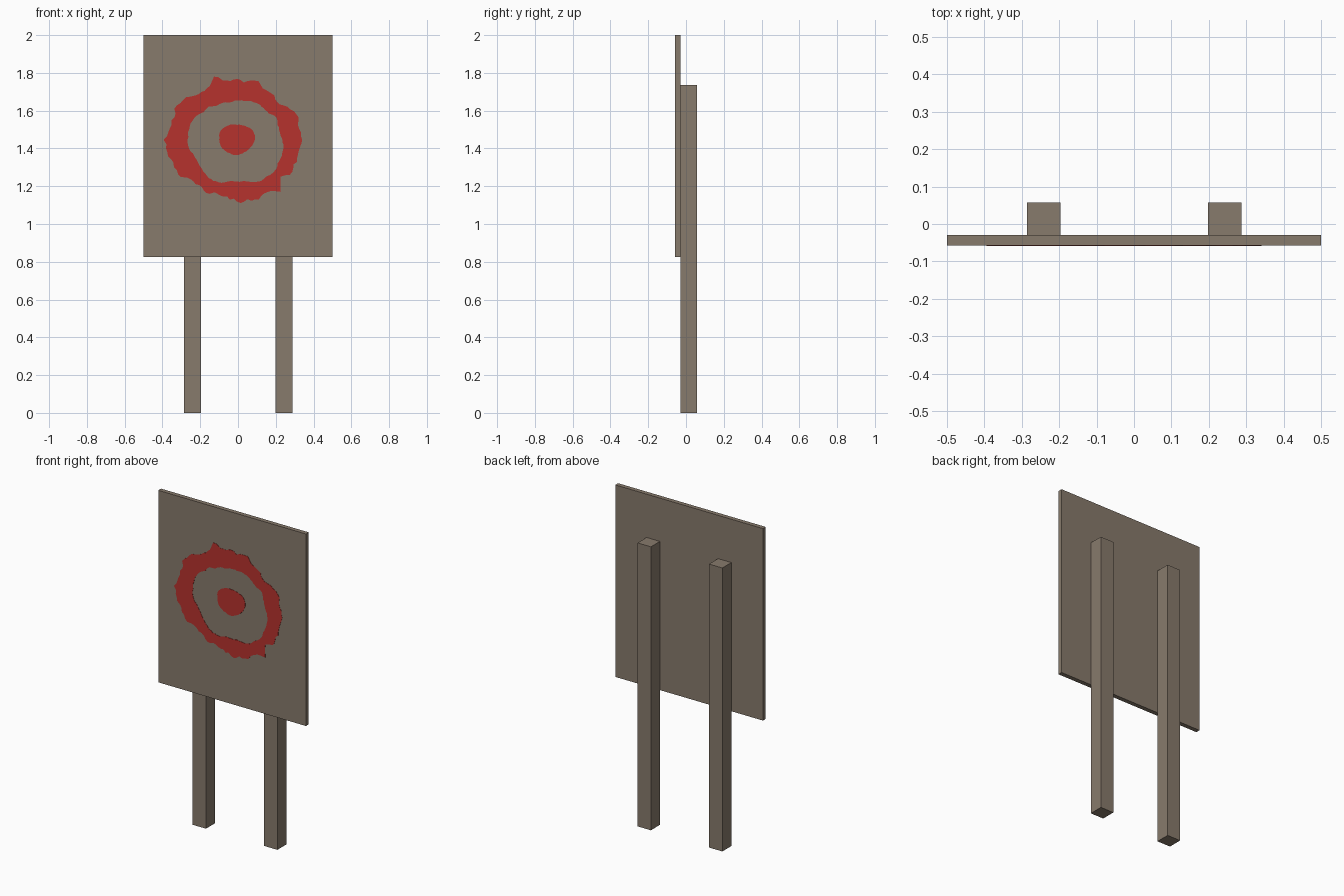
import bpy
import bmesh
import math
import random

default = bpy.data.objects.get("Cube")
if default:
    bpy.data.objects.remove(default, do_unlink=True)

random.seed(4)
FRONT = -0.057      # front plane of the board
JOIN = -0.03        # plane where the board meets the posts
BACK = 0.057        # rear plane of the posts
PAINT = 0.0015      # thickness of the painted marks


def make_material(name, colour):
    mat = bpy.data.materials.new(name)
    mat.use_nodes = True
    mat.diffuse_color = colour
    mat.node_tree.nodes["Principled BSDF"].inputs["Base Color"].default_value = colour
    return mat


wood = make_material("weathered wood", (0.245, 0.196, 0.150, 1))
red = make_material("red paint", (0.470, 0.032, 0.026, 1))


def finish(name, bm, mat):
    bmesh.ops.recalc_face_normals(bm, faces=bm.faces)
    mesh = bpy.data.meshes.new(name)
    bm.to_mesh(mesh)
    bm.free()
    mesh.materials.append(mat)
    obj = bpy.data.objects.new(name, mesh)
    bpy.context.collection.objects.link(obj)
    return obj


def box(name, low, high, mat):
    bm = bmesh.new()
    bmesh.ops.create_cube(bm, size=1)
    for v in bm.verts:
        v.co = [(a + b) / 2 + c * (b - a) for a, b, c in zip(low, high, v.co)]
    return finish(name, bm, mat)


def outline(radii, steps, rough):
    """Closed hand-painted loop from evenly spaced radii in hundredths."""
    count = len(radii) * steps
    points = []
    for i in range(count):
        k, t = divmod(i, steps)
        t /= steps
        r = radii[k] * (1 - t) + radii[(k + 1) % len(radii)] * t
        r = (r + random.uniform(-rough, rough)) / 100
        a = math.tau * i / count
        points.append((r * math.cos(a) - 0.005, r * math.sin(a) + 1.445))
    return points


def painted(name, outer, inner=None):
    """Thin raised plate: a filled blob, or a band between two loops."""
    bm = bmesh.new()
    rim = [bm.verts.new((x, FRONT, z)) for x, z in outer]
    if inner:
        hole = [bm.verts.new((x, FRONT, z)) for x, z in inner]
        for i in range(len(rim)):
            bm.faces.new((rim[i - 1], rim[i], hole[i], hole[i - 1]))
    else:
        bm.faces.new(rim)
    result = bmesh.ops.extrude_face_region(bm, geom=bm.faces[:])
    for v in result["geom"]:
        if isinstance(v, bmesh.types.BMVert):
            v.co.y -= PAINT
    return finish(name, bm, red)


# Board and its two posts
box("target_board", (-0.5, FRONT, 0.825), (0.5, JOIN, 2), wood)
for side, x in (("right", -0.241), ("left", 0.243)):
    box(side + "_post", (x - 0.045, JOIN, 0), (x + 0.045, BACK, 1.735), wood)

# Ragged painted ring
ring_outer = [35, 34, 34, 33, 30, 30, 30, 33, 31, 32, 32, 35,
              31, 31, 35, 37, 36, 36, 38, 38, 36, 36, 33, 31,
              33, 30, 30, 33, 32, 33, 32, 35, 31, 34, 33, 34]
ring_inner = [24, 23, 23, 24, 22, 22, 22, 22, 21, 21, 20, 21,
              21, 23, 23, 25, 26, 26, 26, 26, 24, 24, 24, 25,
              25, 24, 22, 22, 22, 24, 25, 25, 26, 25, 25, 25]
painted("painted_ring", outline(ring_outer, 3, 0.9), outline(ring_inner, 3, 0.25))

# Painted centre spot
spot = [9.5, 9.7, 8.5, 8, 9, 10, 9.5, 9, 8, 8, 7.5, 8]
painted("painted_centre", outline(spot, 4, 0.15))
